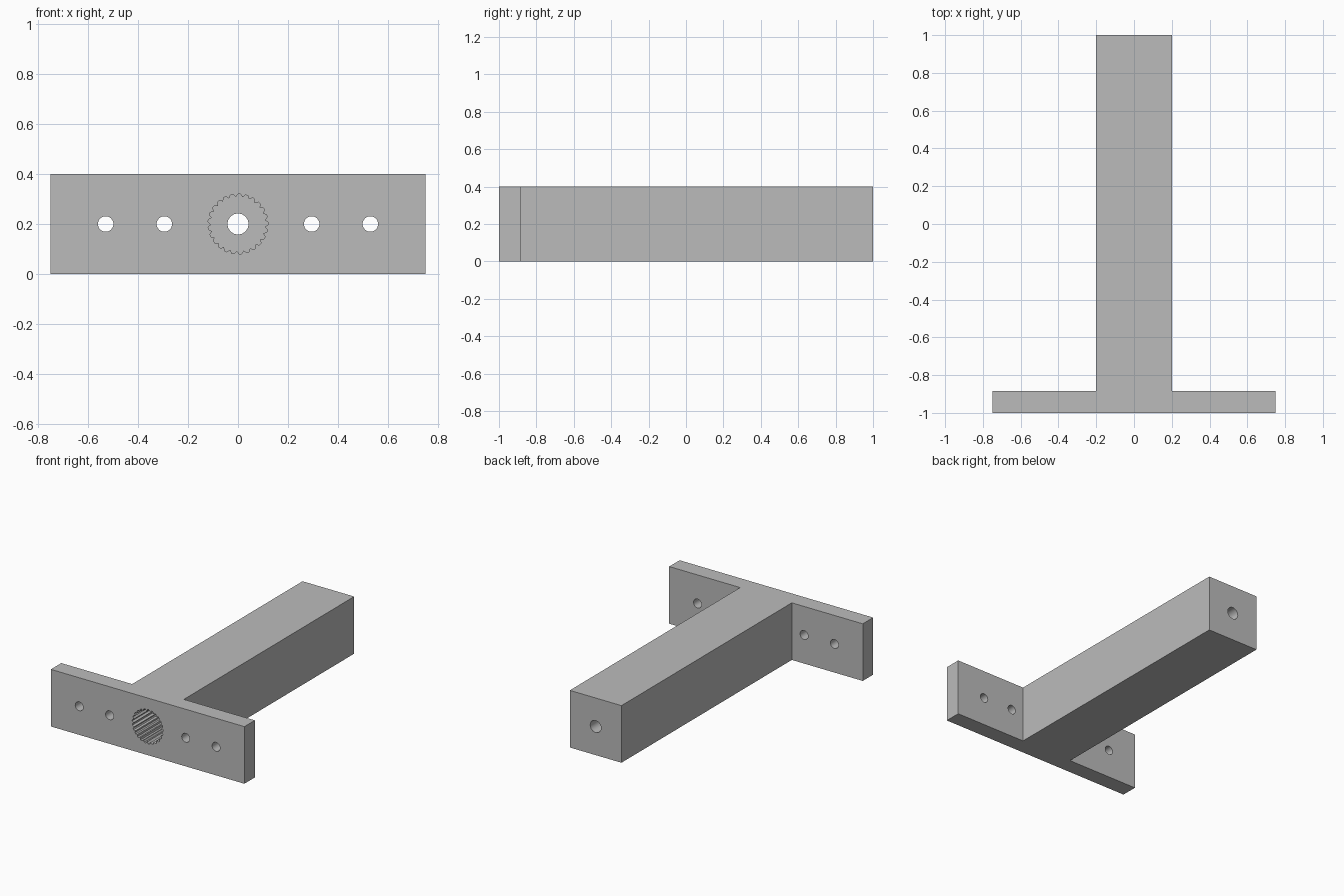
import bpy
import bmesh
from math import sin, cos, tau
from mathutils import Vector

cube = bpy.data.objects.get("Cube")
if cube:
    bpy.data.objects.remove(cube, do_unlink=True)

HEIGHT = 0.4
MID = HEIGHT / 2

grey = bpy.data.materials.new("plain grey")
grey.use_nodes = True
colour = (0.5, 0.5, 0.5, 1)
grey.diffuse_color = colour
grey.node_tree.nodes["Principled BSDF"].inputs["Base Color"].default_value = colour


def prism(name, outline, direction):
    """Extrude a closed outline into a solid."""
    bm = bmesh.new()
    face = bm.faces.new([bm.verts.new(p) for p in outline])
    ext = bmesh.ops.extrude_face_region(bm, geom=[face])
    verts = [v for v in ext["geom"] if isinstance(v, bmesh.types.BMVert)]
    bmesh.ops.translate(bm, verts=verts, vec=Vector(direction))
    bmesh.ops.recalc_face_normals(bm, faces=bm.faces)
    mesh = bpy.data.meshes.new(name)
    bm.to_mesh(mesh)
    bm.free()
    mesh.materials.append(grey)
    obj = bpy.data.objects.new(name, mesh)
    bpy.context.collection.objects.link(obj)
    return obj


def ring(radii, x, y):
    """Points around a hole axis, one for each radius."""
    n = len(radii)
    return [(x + r * sin(tau * i / n), y, MID + r * cos(tau * i / n))
            for i, r in enumerate(radii)]


def cut(body, name, outline, depth):
    cutter = prism(name, outline, (0, depth, 0))
    cutter.hide_render = True
    mod = body.modifiers.new(name, "BOOLEAN")
    mod.operation = "DIFFERENCE"
    mod.solver = "EXACT"
    mod.object = cutter
    bpy.context.view_layer.objects.active = body
    bpy.ops.object.modifier_apply(modifier=name)
    bpy.data.objects.remove(cutter, do_unlink=True)


# T-shaped body: mounting plate and arm
half = [(0.75, -1), (0.75, -0.885), (0.2, -0.885), (0.2, 1)]
outline = half + [(-x, y) for x, y in reversed(half)]
body = prism("horn_arm", [(x, y, 0) for x, y in outline], (0, 0, HEIGHT))

# Screw holes through the plate
for side in (-1, 1):
    for x in (0.295, 0.53):
        cut(body, "screw_hole", ring([0.031] * 32, side * x, -1.1), 0.4)

# Bore along the whole arm
cut(body, "bore", ring([0.042] * 40, 0, -1.1), 2.2)

# Toothed socket in the front
teeth = [0.12, 0.12, 0.108] * 25
cut(body, "socket", ring(teeth, 0, -1.1), 0.4)

# Smooth round holes, sharp edges elsewhere
bpy.ops.object.select_all(action="DESELECT")
body.select_set(True)
bpy.context.view_layer.objects.active = body
bpy.ops.object.shade_smooth_by_angle(angle=0.35)
